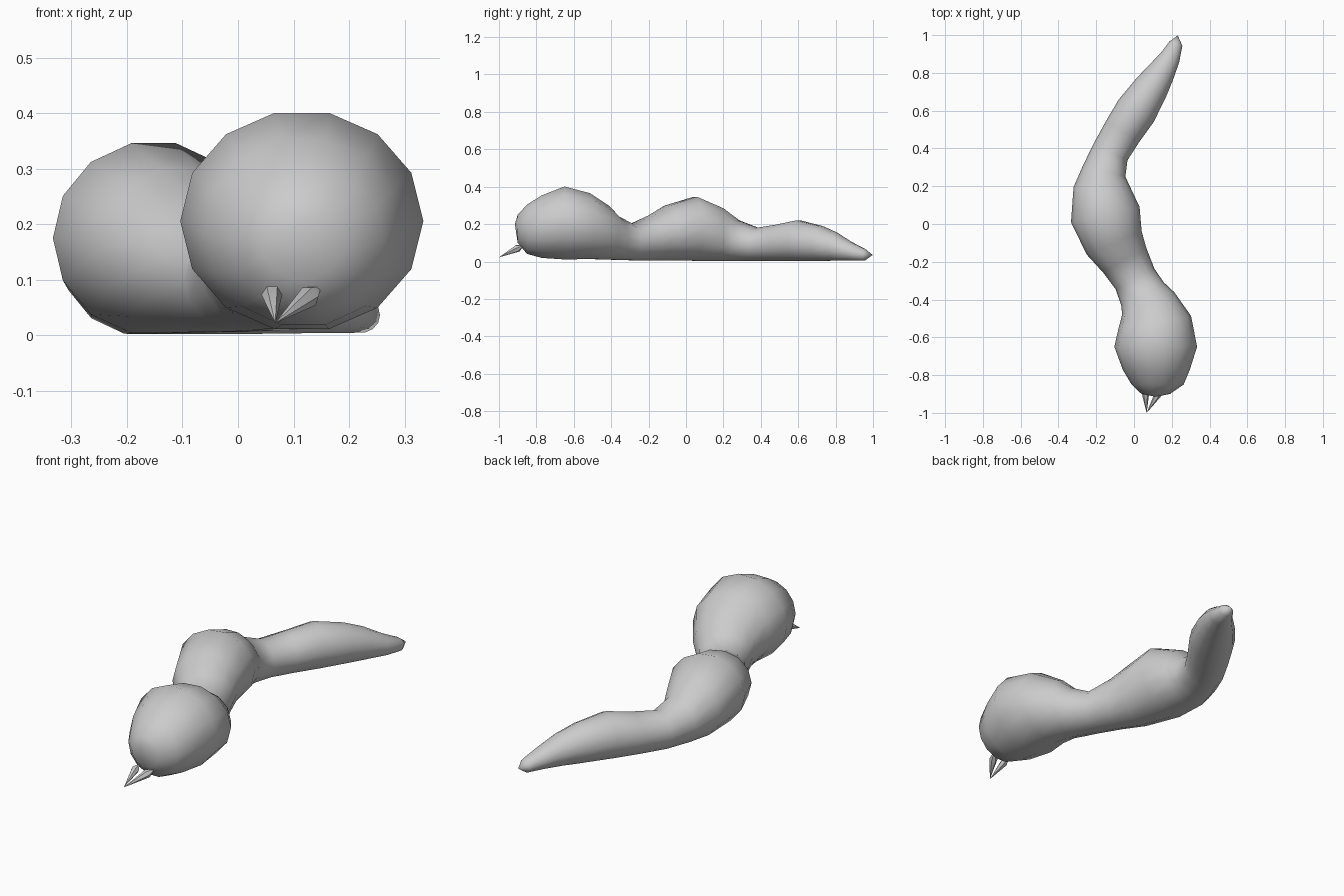
import bpy, bmesh, math
from mathutils import Vector

if "Cube" in bpy.data.objects:
    bpy.data.objects.remove(bpy.data.objects["Cube"])

SIDES = 14


def loft(name, rings, smooth_angle):
    """Skin a list of vertex-coordinate rings; one-point rings are tips."""
    bm = bmesh.new()
    loops = [[bm.verts.new(p) for p in r] for r in rings]
    for a, b in zip(loops, loops[1:]):
        n = max(len(a), len(b))
        for i in range(n):
            j = (i + 1) % n
            if len(a) == 1:
                bm.faces.new((a[0], b[j], b[i]))
            elif len(b) == 1:
                bm.faces.new((a[i], a[j], b[0]))
            else:
                bm.faces.new((a[i], a[j], b[j], b[i]))
    bmesh.ops.recalc_face_normals(bm, faces=bm.faces)
    me = bpy.data.meshes.new(name)
    bm.to_mesh(me)
    bm.free()
    ob = bpy.data.objects.new(name, me)
    bpy.context.collection.objects.link(ob)
    bpy.ops.object.select_all(action='DESELECT')
    ob.select_set(True)
    bpy.context.view_layer.objects.active = ob
    bpy.ops.object.shade_smooth_by_angle(angle=math.radians(smooth_angle))
    return ob


# Body stations: x, y, half width, top z, bottom z
stations = [
    (.115, -.915, 0, .20, .20),
    (.115, -.900, .075, .25, .10),
    (.125, -.850, .138, .305, .04),
    (.118, -.770, .178, .355, .018),
    (.115, -.650, .219, .402, .010),
    (.110, -.520, .195, .366, .012),
    (.075, -.420, .150, .295, .010),
    (.045, -.370, .128, .240, .008),
    (.005, -.290, .116, .200, .006),
    (-.050, -.190, .132, .245, .005),
    (-.105, -.100, .158, .300, .004),
    (-.152, .050, .186, .347, .003),
    (-.172, .200, .148, .285, .002),
    (-.158, .280, .116, .220, .002),
    (-.125, .380, .100, .180, .002),
    (-.060, .490, .104, .197, .002),
    (.012, .600, .110, .220, .002),
    (.090, .720, .093, .190, .003),
    (.142, .800, .075, .155, .004),
    (.190, .880, .055, .105, .004),
    (.222, .955, .036, .068, .005),
    (.232, .998, 0, .035, .035),
]
rings = []
for i, (x, y, w, top, bot) in enumerate(stations):
    mid = (top + bot) / 2
    if w == 0:
        rings.append([(x, y, mid)])
        continue
    a, b = stations[i - 1], stations[i + 1]
    d = Vector((b[0] - a[0], b[1] - a[1])).normalized()
    if y < -.6:
        d = Vector((0, 1))
    ring = []
    for k in range(SIDES):
        t = 2 * math.pi * k / SIDES
        u = w * math.cos(t)
        ring.append((x + d.y * u, y - d.x * u, mid + (top - bot) / 2 * math.sin(t) * 1.02))
    # keep the underside resting on the ground
    rings.append([(p[0], p[1], max(p[2], 0)) for p in ring])
loft("body", rings, 60)


# Pair of mandibles meeting at one point
def mandible(name, wide, root, r, n=6):
    tip = Vector((.067, -1.0, .022))
    wide, root = Vector(wide), Vector(root)
    d = (root - tip).normalized()
    u = d.cross(Vector((0, 0, 1))).normalized()
    v = u.cross(d)
    ring = [wide + r * (u * math.cos(2 * math.pi * k / n) + v * math.sin(2 * math.pi * k / n))
            for k in range(n)]
    loft(name, [[tip], ring, [root]], 35)


mandible("mandible_left", (.061, -.900, .073), (.060, -.865, .088), .019)
mandible("mandible_right", (.128, -.900, .070), (.150, -.865, .088), .020)
